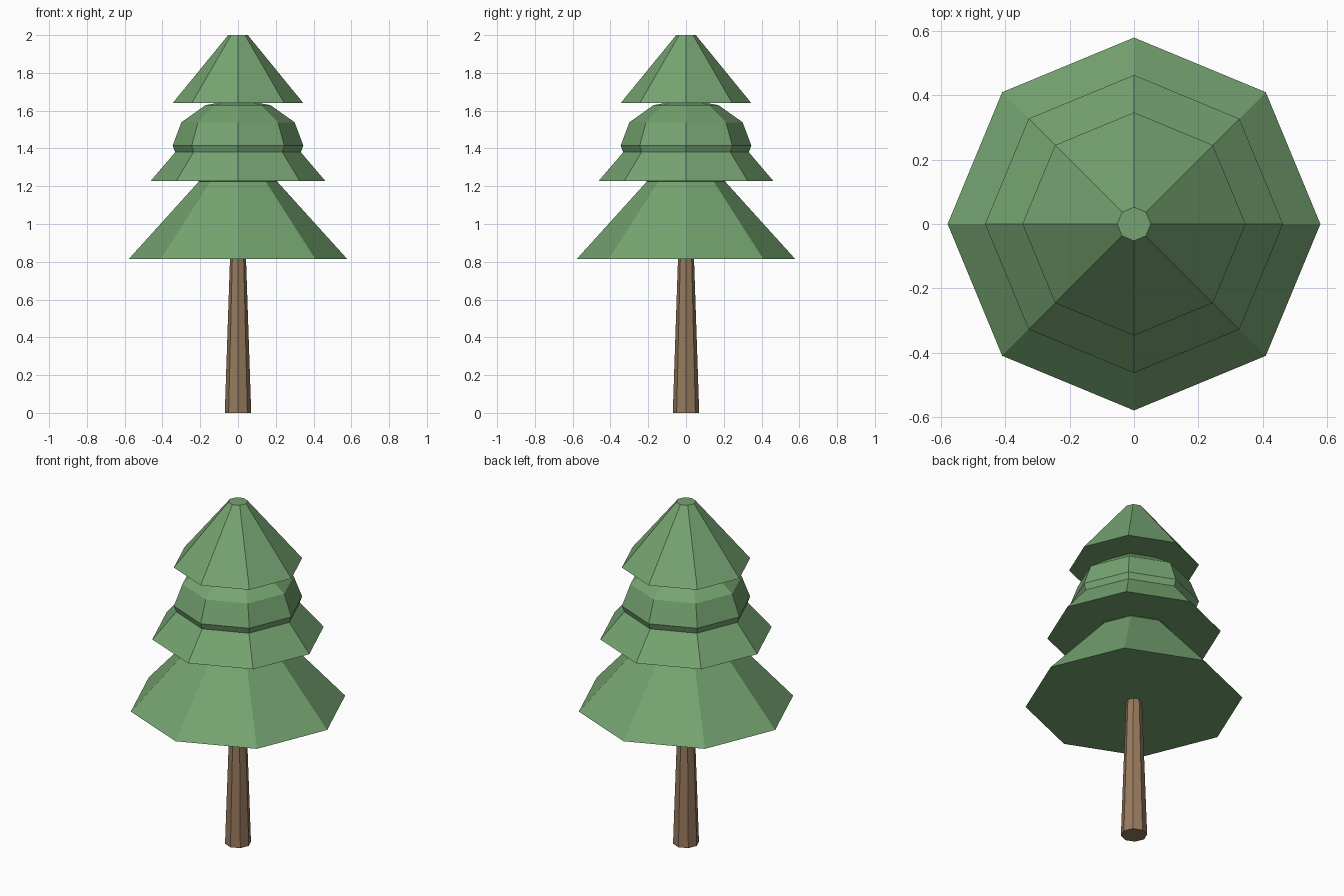
import bpy

if "Cube" in bpy.data.objects:
    bpy.data.objects.remove(bpy.data.objects["Cube"])

SIDES = 8


def make_material(name, color):
    mat = bpy.data.materials.new(name)
    mat.diffuse_color = color
    mat.use_nodes = True
    mat.node_tree.nodes["Principled BSDF"].inputs["Base Color"].default_value = mat.diffuse_color
    return mat


leaf = make_material("leaf_green", (0.18, 0.37, 0.165, 1))
bark = make_material("bark_brown", (0.31, 0.195, 0.11, 1))


def tapered(name, z0, z1, r0, r1, mat):
    """Closed eight-sided frustum with corners on the x and y axes."""
    bpy.ops.mesh.primitive_cone_add(vertices=SIDES, radius1=r0, radius2=r1,
                                    depth=z1 - z0, location=(0, 0, (z0 + z1) / 2))
    obj = bpy.context.object
    obj.name = name
    obj.data.materials.append(mat)
    return obj


# Trunk, reaching slightly into the lowest tier
tapered("trunk", 0, 0.86, 0.07, 0.041, bark)

# Overlapping foliage tiers
tapered("foliage_bottom", 0.815, 1.36, 0.578, 0.085, leaf)
tapered("foliage_middle", 1.228, 1.69, 0.462, 0.069, leaf)
tapered("foliage_top", 1.64, 2.0, 0.346, 0.052, leaf)

# Squashed low-poly ball between the middle and top tiers
bpy.ops.mesh.primitive_uv_sphere_add(segments=SIDES, ring_count=6, radius=1,
                                     location=(0, 0, 1.415))
ball = bpy.context.object
ball.name = "foliage_ball"
ball.scale = (0.346, 0.346, 0.247)
bpy.ops.object.transform_apply(location=False, rotation=False, scale=True)
ball.data.materials.append(leaf)
